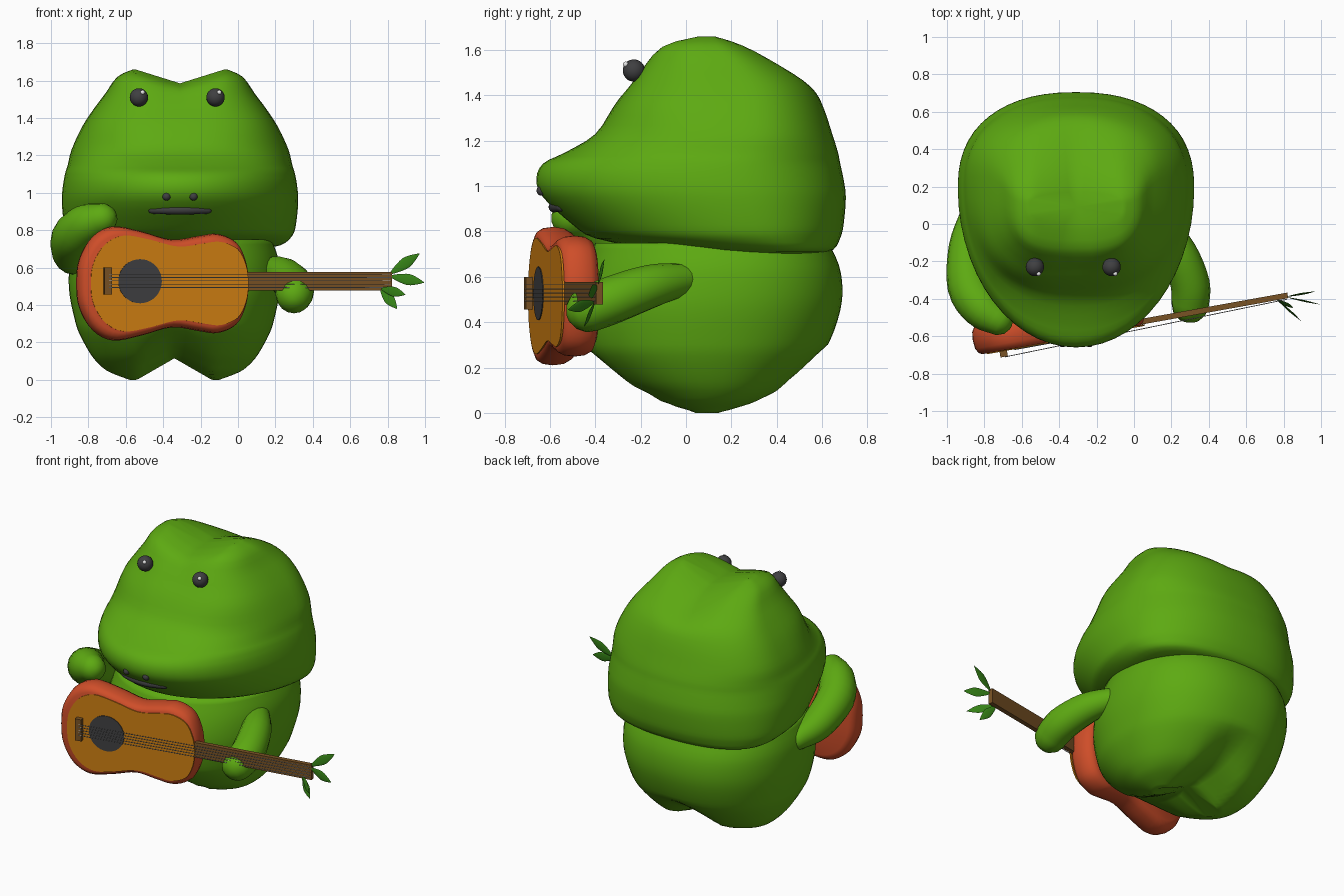
import bpy, bmesh, math
from mathutils import Vector, Matrix

if "Cube" in bpy.data.objects:
    bpy.data.objects.remove(bpy.data.objects["Cube"])

def material(name, rgb):
    m = bpy.data.materials.new(name)
    m.diffuse_color = (*rgb, 1)
    m.use_nodes = True
    m.node_tree.nodes["Principled BSDF"].inputs["Base Color"].default_value = m.diffuse_color
    return m

GREEN = material("skin green", (0.11, 0.40, 0.006))
RED = material("guitar red", (0.62, 0.075, 0.022))
ORANGE = material("soundboard orange", (0.62, 0.21, 0.006))
DARK = material("dark grey", (0.05, 0.05, 0.053))
BROWN = material("wood brown", (0.19, 0.085, 0.018))
GREY = material("string grey", (0.40, 0.40, 0.40))
LEAF = material("leaf green", (0.035, 0.22, 0.008))
WHITE = material("white", (0.85, 0.85, 0.85))

def spline(pts, n=4, closed=False):
    """Catmull-Rom through points of any dimension"""
    k, out = len(pts), []
    at = (lambda i: pts[i % k]) if closed else (lambda i: pts[max(0, min(k - 1, i))])
    for i in range(k if closed else k - 1):
        for j in range(n):
            t = j / n
            out.append([0.5 * (2 * b + (c - a) * t + (2 * a - 5 * b + 4 * c - d) * t * t
                               + (3 * b - a - 3 * c + d) * t ** 3)
                        for a, b, c, d in zip(at(i - 1), at(i), at(i + 1), at(i + 2))])
    if not closed:
        out.append(list(pts[-1]))
    return out

def skin(name, rings, mat, matrix=None, warp=None, angle=45):
    """Bridge rings of points and close both ends"""
    bm = bmesh.new()
    loops = []
    for ring in rings:
        loops.append([bm.verts.new(p) for p in ring])
    n = len(rings[0])
    for a, b in zip(loops, loops[1:]):
        for i in range(n):
            bm.faces.new((a[i], a[(i + 1) % n], b[(i + 1) % n], b[i]))
    for loop in (loops[0], loops[-1]):
        mid = bm.verts.new(sum((v.co for v in loop), Vector()) / n)
        for i in range(n):
            bm.faces.new((loop[i], loop[(i + 1) % n], mid))
    for v in bm.verts:
        if warp:
            v.co = warp(v.co)
        if matrix:
            v.co = matrix @ v.co
    bmesh.ops.recalc_face_normals(bm, faces=bm.faces)
    me = bpy.data.meshes.new(name)
    bm.to_mesh(me)
    bm.free()
    me.shade_smooth()
    me.set_sharp_from_angle(angle=math.radians(angle))
    me.materials.append(mat)
    ob = bpy.data.objects.new(name, me)
    bpy.context.collection.objects.link(ob)
    return ob

def tube(name, pts, mat, ref=(0, 0, 1), flat=1.0, n=4, seg=16, matrix=None):
    """Round-ended tube; each point is x, y, z, radius"""
    path = spline(pts, n)
    P = [Vector(p[:3]) for p in path]
    rings = []
    def ring(c, t, r):
        a = Vector(ref).cross(t).normalized()
        b = t.cross(a)
        rings.append([c + r * (a * math.cos(q) + b * flat * math.sin(q))
                      for q in (2 * math.pi * i / seg for i in range(seg))])
    last = len(P) - 1
    for i, p in enumerate(P):
        t = (P[min(i + 1, last)] - P[max(i - 1, 0)]).normalized()
        r = path[i][3]
        if i == 0:
            for q in (80, 55, 28):
                q = math.radians(q)
                ring(p - t * r * math.sin(q), t, r * math.cos(q))
        ring(p, t, r)
        if i == last:
            for q in (28, 55, 80):
                q = math.radians(q)
                ring(p + t * r * math.sin(q), t, r * math.cos(q))
    return skin(name, rings, mat, matrix)

def ball(name, c, r, mat):
    rings = [[(c[0] + r * math.sin(a) * math.cos(b), c[1] + r * math.sin(a) * math.sin(b), c[2] + r * math.cos(a))
              for b in (math.pi * j / 10 for j in range(20))]
             for a in (math.pi * (i + 0.4) / 12.8 for i in range(13))]
    return skin(name, rings, mat)

def blob(name, rows, cx, wide, front_power, warp):
    """Loft of egg-shaped rings; each row is z, front y, back y, half width"""
    rings = []
    for z, yf, yb, hw in spline(rows, 3):
        mid = yf + (yb - yf) * wide
        ring = []
        for i in range(56):
            q = 2 * math.pi * i / 56
            c, s = math.cos(q), math.sin(q)
            e = 2 / (front_power(z) if s < 0 else 2.3)
            x = math.copysign(abs(c) ** e, c) * hw
            y = abs(s) ** e * ((yb - mid) if s > 0 else (yf - mid))
            ring.append((cx + x, mid + y, z))
        rings.append(ring)
    return skin(name, rings, GREEN, warp=warp, angle=70)

# Head with two brow bumps and a pushed-out snout
HX = -0.31
def head_warp(p):
    k = max(0, 1 - abs(p.x - HX) / 0.24) * max(0, (p.z - 1.4) / 0.26)
    return Vector((p.x, p.y, p.z - 0.075 * k))

blob("head", [(0.70, 0.0, 0.58, 0.42), (0.72, -0.15, 0.65, 0.54), (0.77, -0.40, 0.68, 0.60),
              (0.83, -0.50, 0.695, 0.62), (0.95, -0.63, 0.705, 0.632), (1.03, -0.66, 0.695, 0.627),
              (1.10, -0.63, 0.68, 0.615), (1.15, -0.53, 0.67, 0.60), (1.23, -0.40, 0.645, 0.58),
              (1.35, -0.32, 0.605, 0.525), (1.45, -0.25, 0.55, 0.46), (1.53, -0.20, 0.45, 0.40),
              (1.62, -0.13, 0.29, 0.335), (1.66, 0.0, 0.17, 0.25)],
     HX, 0.62, lambda z: 2 + max(0, min(1, (z - 1.1) / 0.3)), head_warp)

# Body with a groove between the two leg lobes
BX = -0.34
def body_warp(p):
    k = max(0, 1 - abs(p.x - BX) / 0.2) * max(0, 1 - p.z / 0.3)
    return Vector((p.x, p.y * (1 - 0.12 * k), p.z + 0.115 * k))

blob("body", [(0.0, 0.0, 0.18, 0.24), (0.04, -0.12, 0.31, 0.345), (0.08, -0.20, 0.40, 0.40),
              (0.14, -0.30, 0.48, 0.45), (0.25, -0.42, 0.59, 0.51), (0.33, -0.46, 0.64, 0.535),
              (0.45, -0.48, 0.68, 0.56), (0.55, -0.47, 0.69, 0.565), (0.65, -0.44, 0.675, 0.555),
              (0.75, -0.40, 0.63, 0.52)],
     BX, 0.52, lambda z: 2.1, body_warp)

# Arms
tube("strumming_arm", [(-0.86, 0.05, 0.63, 0.07), (-0.89, -0.12, 0.67, 0.10), (-0.88, -0.33, 0.76, 0.118),
                       (-0.81, -0.45, 0.83, 0.11), (-0.73, -0.51, 0.86, 0.085)], GREEN)
tube("fretting_arm", [(0.15, 0.0, 0.59, 0.07), (0.24, -0.15, 0.56, 0.095), (0.30, -0.32, 0.50, 0.105),
                      (0.30, -0.43, 0.455, 0.10)], GREEN)

# Face
for side, s in (("left", -1), ("right", 1)):
    x = HX - 0.015 + s * 0.205
    ball(side + "_eye", (x, -0.23, 1.51), 0.049, DARK)
    ball(side + "_eye_glint", (x + 0.02, -0.266, 1.537), 0.012, WHITE)
    ball(side + "_nostril", (HX + s * 0.072, -0.637, 0.98), 0.022, DARK)
tube("mouth", [(-0.46, -0.552, 0.907, 0.019), (-0.38, -0.575, 0.908, 0.023), (-0.31, -0.582, 0.908, 0.024),
               (-0.24, -0.575, 0.908, 0.023), (-0.16, -0.552, 0.907, 0.019)], DARK)

# Guitar frame: u along the neck, v up, w out of the soundboard
a = math.radians(10.2)
G = Matrix.Translation((-0.39, -0.62, 0.515)) @ Matrix(
    ((math.cos(a), 0, math.sin(a)), (math.sin(a), 0, -math.cos(a)), (0, 1, 0))).to_4x4()
half = [(-0.465, 0), (-0.45, 0.13), (-0.38, 0.25), (-0.27, 0.305), (-0.12, 0.28), (0.05, 0.235),
        (0.2, 0.255), (0.3, 0.265), (0.4, 0.22), (0.45, 0.12), (0.465, 0)]
outline = spline(half + [(u, -v) for u, v in half[-2:0:-1]], 4, True)

def layer(w, su, sv, du=0.0):
    return [(u * su + du, v * sv, w) for u, v in outline]

def box(name, u0, u1, v0, v1, w0, w1, mat):
    return skin(name, [[(u, v0, w0), (u, v1, w0), (u, v1, w1), (u, v0, w1)] for u in (u0, u1)], mat, G)

skin("guitar_body", [layer(-0.165, 0.90, 0.84), layer(-0.155, 0.95, 0.92), layer(-0.125, 0.99, 0.98),
                     layer(-0.08, 1, 1), layer(-0.035, 0.99, 0.98), layer(-0.01, 0.96, 0.93),
                     layer(0, 0.92, 0.86)], RED, G)
skin("soundboard", [layer(w, 0.92, 0.84, 0.025) for w in (-0.004, 0.005)], ORANGE, G)
skin("sound_hole", [[(-0.137 + 0.118 * math.cos(q), 0.012 + 0.118 * math.sin(q), w)
                     for q in (math.pi * i / 20 for i in range(40))] for w in (0.0, 0.009)], DARK, G)
box("bridge", -0.335, -0.295, -0.06, 0.085, 0.0, 0.035, BROWN)
box("neck", 0.40, 1.235, -0.038, 0.062, -0.035, -0.005, BROWN)
for i in range(5):
    v = -0.022 + i * 0.018
    tube("string_%d" % (i + 1), [(-0.31, v, 0.036, 0.0022), (1.225, v, 0.0, 0.0022)], GREY,
         ref=(0, 1, 0), n=1, seg=6, matrix=G)

# Leaves sprouting from the end of the neck
for i, (base, tip, wid) in enumerate([((0.81, -0.39, 0.565), (0.97, -0.36, 0.675), 0.030),
                                      ((0.81, -0.39, 0.555), (0.995, -0.43, 0.52), 0.030),
                                      ((0.76, -0.40, 0.49), (0.895, -0.52, 0.455), 0.026),
                                      ((0.76, -0.40, 0.49), (0.85, -0.45, 0.38), 0.028)]):
    b, t = Vector(base), Vector(tip)
    tube("leaf_%d" % (i + 1), [(*b.lerp(t, k), wid * r) for k, r in
                               ((0, 0.1), (0.25, 0.65), (0.55, 1), (0.8, 0.6), (1, 0.04))],
         LEAF, ref=(0, 1, 0), flat=0.15, n=3, seg=12)
